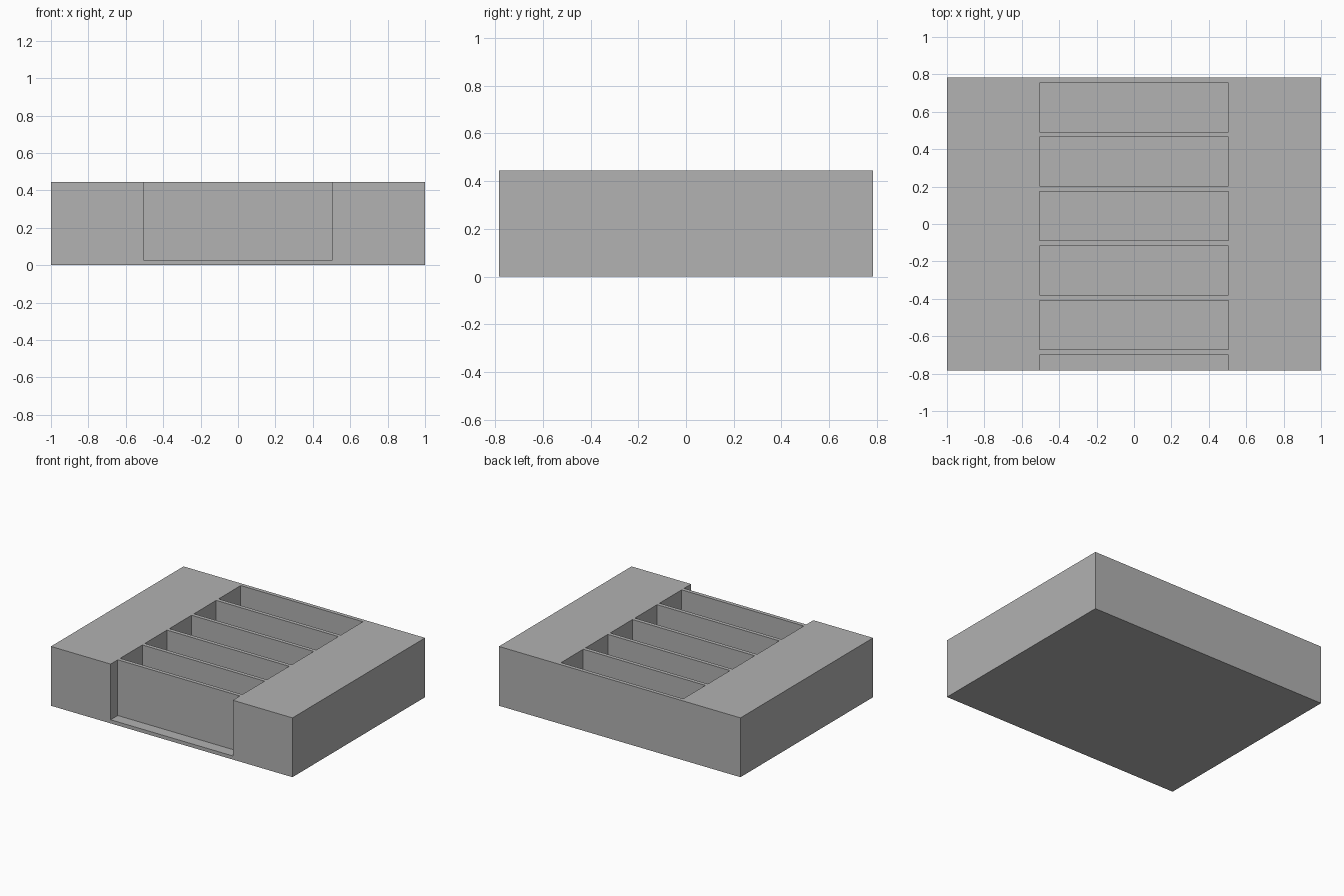
import bpy
import bmesh
from mathutils import Matrix, Vector

default = bpy.data.objects.get("Cube")
if default:
    bpy.data.objects.remove(default, do_unlink=True)

WIDTH, DEPTH, HEIGHT = 2.0, 1.568, 0.444
WALL, FLOOR = 0.029, 0.027
SLOT_HALF, SLOT_DEPTH = 0.506, 0.262
PITCH = SLOT_DEPTH + WALL
SLOTS = 6


def add_box(bm, low, high):
    low, high = Vector(low), Vector(high)
    matrix = Matrix.Translation((low + high) / 2) @ Matrix.Diagonal((*(high - low), 1))
    bmesh.ops.create_cube(bm, size=1, matrix=matrix)


def make_object(name, boxes):
    bm = bmesh.new()
    for low, high in boxes:
        add_box(bm, low, high)
    mesh = bpy.data.meshes.new(name)
    bm.to_mesh(mesh)
    bm.free()
    obj = bpy.data.objects.new(name, mesh)
    bpy.context.collection.objects.link(obj)
    return obj


# Plain grey finish
grey = bpy.data.materials.new("grey")
grey.use_nodes = True
grey.diffuse_color = (0.445, 0.445, 0.445, 1)
grey.node_tree.nodes["Principled BSDF"].inputs["Base Color"].default_value = grey.diffuse_color

# Solid block
block = make_object("slotted_block", [((-WIDTH / 2, -DEPTH / 2, 0), (WIDTH / 2, DEPTH / 2, HEIGHT))])
block.data.materials.append(grey)

# Row of slots from back to front; the last one runs out through the front
slots = []
for i in range(SLOTS):
    back = DEPTH / 2 - WALL - i * PITCH
    slots.append(((-SLOT_HALF, back - SLOT_DEPTH, FLOOR), (SLOT_HALF, back, HEIGHT + 0.1)))
cutter = make_object("slot_cutter", slots)
cutter.hide_render = True

# Cut the slots, then discard the cutter
cut = block.modifiers.new("slots", "BOOLEAN")
cut.operation = "DIFFERENCE"
cut.solver = "EXACT"
cut.object = cutter
bpy.context.view_layer.objects.active = block
bpy.ops.object.modifier_apply(modifier=cut.name)
bpy.data.objects.remove(cutter, do_unlink=True)
